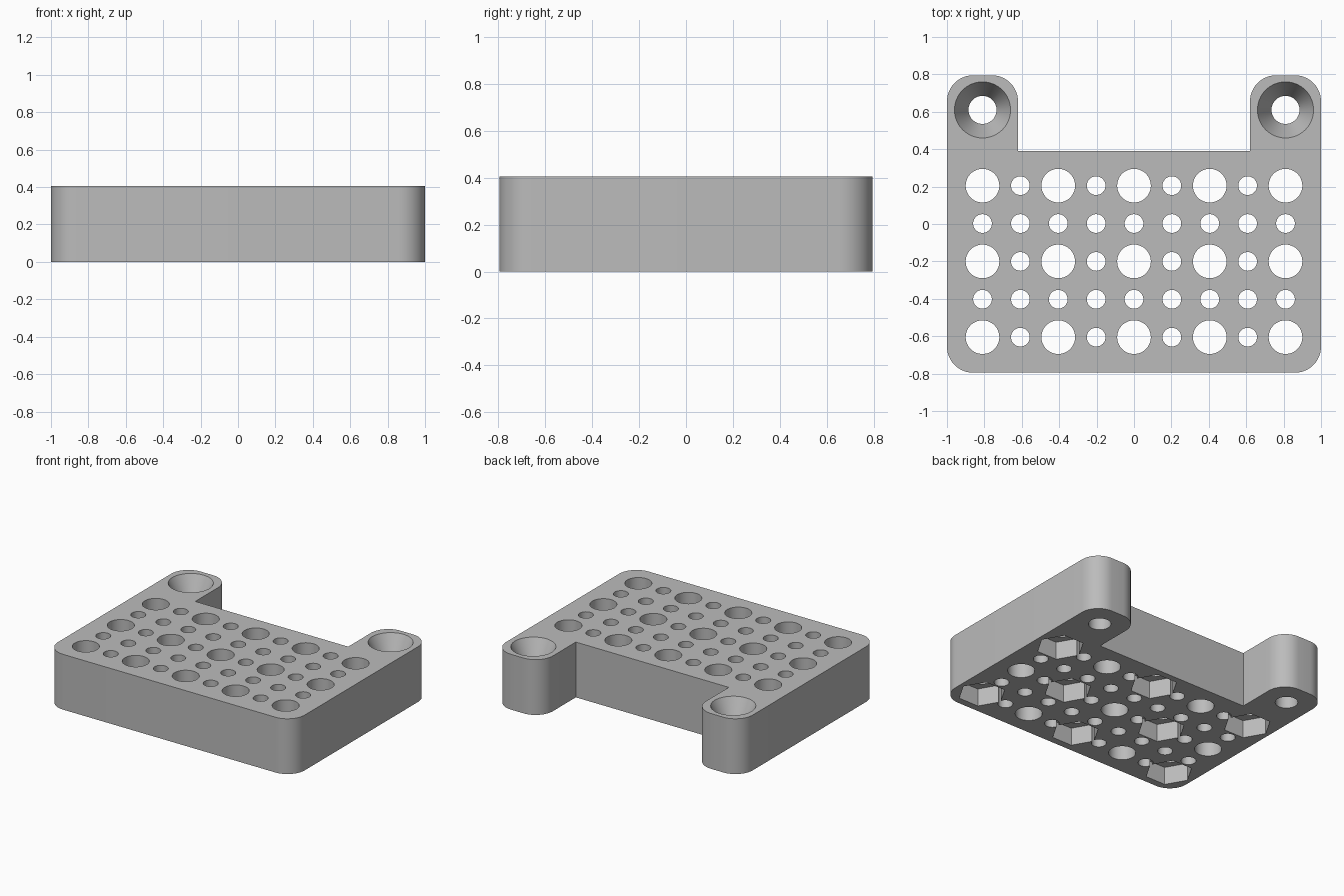
import bpy, bmesh
from math import cos, sin, pi, radians

if "Cube" in bpy.data.objects:
    bpy.data.objects.remove(bpy.data.objects["Cube"])

HEIGHT = 0.405
PITCH = 0.2025
EAR_X, EAR_Y = 0.81, 0.61


def make_object(name, bm):
    bmesh.ops.recalc_face_normals(bm, faces=bm.faces)
    mesh = bpy.data.meshes.new(name)
    bm.to_mesh(mesh)
    bm.free()
    obj = bpy.data.objects.new(name, mesh)
    bpy.context.collection.objects.link(obj)
    return obj


def add_turned(bm, x, y, sides, profile):
    """Closed turned solid from (radius, height) pairs."""
    rings = [[bm.verts.new((x + r * cos(2 * pi * i / sides),
                            y + r * sin(2 * pi * i / sides), z))
              for i in range(sides)] for r, z in profile]
    for low, high in zip(rings, rings[1:]):
        for i in range(sides):
            j = (i + 1) % sides
            bm.faces.new((low[i], low[j], high[j], high[i]))
    bm.faces.new(rings[0][::-1])
    bm.faces.new(rings[-1])


def corner(x, y, start, r=0.14, steps=12):
    """Quarter circle about the centre of a rounded corner."""
    return [(x + r * cos(start + pi / 2 * i / steps),
             y + r * sin(start + pi / 2 * i / steps)) for i in range(steps + 1)]


# Plate outline with two ears at the back
half = (corner(0.86, -0.655, -pi / 2) + corner(0.86, 0.655, 0)
        + corner(0.76, 0.655, pi / 2) + [(0.62, 0.39)])
outline = half + [(-x, y) for x, y in reversed(half)]
bm = bmesh.new()
base = bm.faces.new([bm.verts.new((x, y, 0)) for x, y in outline])
raised = bmesh.ops.extrude_face_region(bm, geom=[base])["geom"]
bmesh.ops.translate(bm, vec=(0, 0, HEIGHT),
                    verts=[v for v in raised if isinstance(v, bmesh.types.BMVert)])
plate = make_object("mounting_plate", bm)

# Grid of large and small through holes, with nut pockets under every other large one
holes, pockets = bmesh.new(), bmesh.new()
for col in range(-4, 5):
    for row in range(-2, 3):
        x, y = col * PITCH, -0.2 + row * PITCH
        large = col % 2 == 0 and row % 2 == 0
        radius = 0.09 if large else 0.05
        add_turned(holes, x, y, 48, [(radius, -0.1), (radius, HEIGHT + 0.1)])
        if large and (col + row) % 4 == 2:
            add_turned(pockets, x, y, 6, [(0.16, -0.1), (0.16, 0.13)])

# Countersunk screw holes in the ears
for side in (-1, 1):
    add_turned(holes, side * EAR_X, EAR_Y, 64,
               [(0.075, -0.1), (0.075, HEIGHT - 0.15),
                (0.15, HEIGHT), (0.15, HEIGHT + 0.1)])

bpy.context.view_layer.objects.active = plate
for cutter in (make_object("hole_cutter", holes), make_object("pocket_cutter", pockets)):
    cutter.hide_render = True
    mod = plate.modifiers.new(cutter.name, "BOOLEAN")
    mod.operation, mod.solver, mod.object = "DIFFERENCE", "EXACT", cutter
    bpy.ops.object.modifier_apply(modifier=mod.name)
    bpy.data.objects.remove(cutter)

# Plain grey finish
grey = bpy.data.materials.new("plain_grey")
grey.use_nodes = True
colour = (0.5, 0.5, 0.5, 1)
grey.diffuse_color = colour
grey.node_tree.nodes["Principled BSDF"].inputs["Base Color"].default_value = colour
plate.data.materials.clear()
plate.data.materials.append(grey)

bpy.ops.object.select_all(action="DESELECT")
plate.select_set(True)
bpy.ops.object.shade_smooth_by_angle(angle=radians(25))
